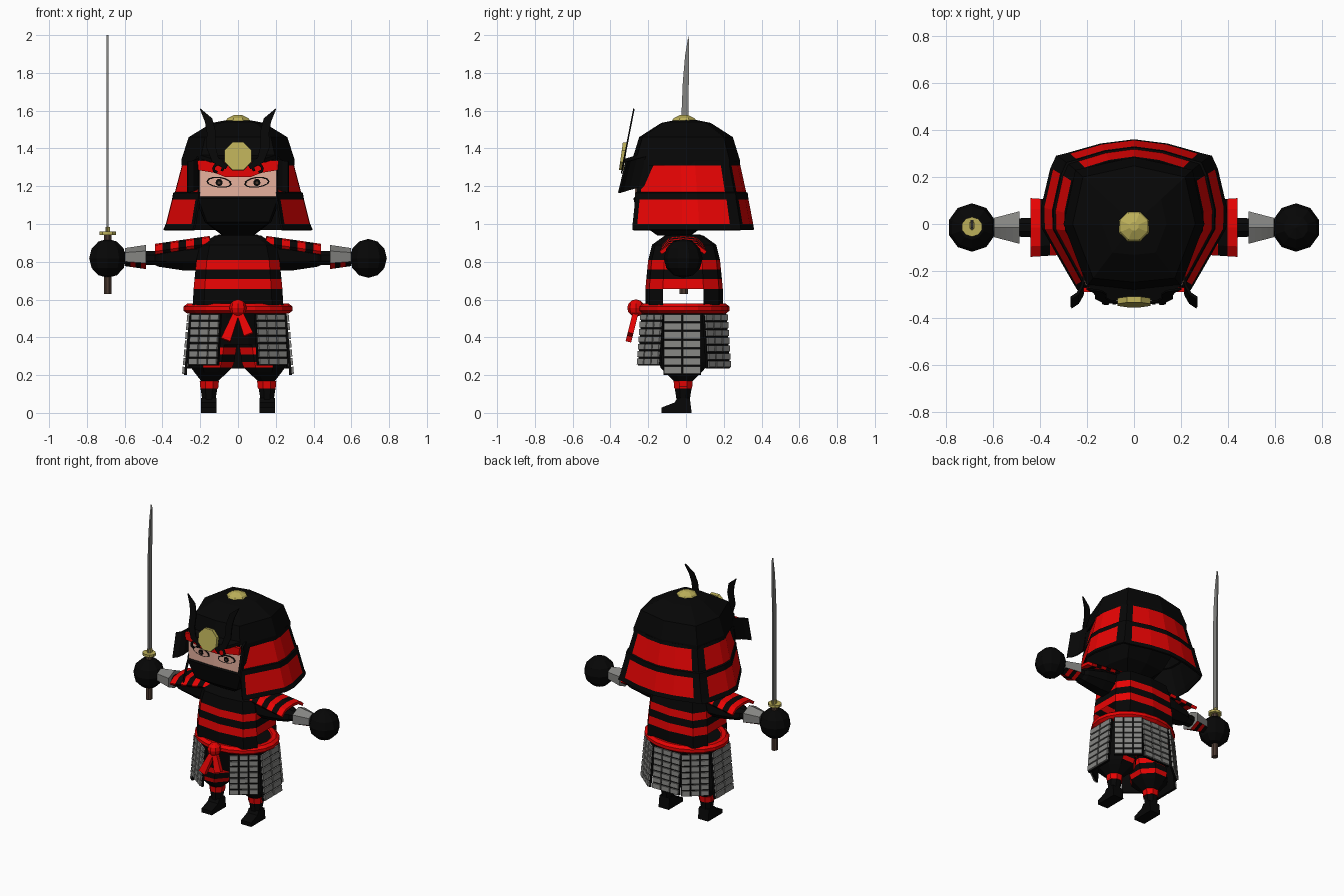
import bpy, bmesh
from math import sin, cos, pi, radians, hypot
from mathutils import Matrix

if "Cube" in bpy.data.objects:
    bpy.data.objects.remove(bpy.data.objects["Cube"])


def material(name, *rgb):
    m = bpy.data.materials.new(name)
    m.use_nodes = True
    m.diffuse_color = (*rgb, 1)
    m.node_tree.nodes["Principled BSDF"].inputs["Base Color"].default_value = (*rgb, 1)
    return m


PALETTE = [material("black lacquer", .002, .002, .002), material("red lacquer", .8, .001, .001),
           material("gold", .5, .43, .1), material("plate grey", .23, .23, .22),
           material("skin", .8, .44, .34), material("handle brown", .07, .042, .03)]
BLACK, RED, GOLD, GREY, SKIN, BROWN = range(6)
SIDES = (("left", 1), ("right", -1))


def finish(name, bm, mat=None, thick=0):
    bmesh.ops.recalc_face_normals(bm, faces=bm.faces)
    me = bpy.data.meshes.new(name)
    for m in PALETTE:
        me.materials.append(m)
    for f in bm.faces:
        if mat is not None:
            f.material_index = mat
    bm.to_mesh(me)
    bm.free()
    ob = bpy.data.objects.new(name, me)
    bpy.context.collection.objects.link(ob)
    if thick:
        mod = ob.modifiers.new("thickness", "SOLIDIFY")
        mod.thickness = thick
        mod.offset = -1
    return ob


def loft(name, rings, colour=lambda r, c: BLACK, closed=True, caps=True, thick=0):
    """Skin a list of point rings; colour(row, column) picks a material, None leaves a hole."""
    bm = bmesh.new()
    rows = [[bm.verts.new(p) for p in ring] for ring in rings]
    n = len(rows[0])
    for r in range(len(rows) - 1):
        for c in range(n if closed else n - 1):
            mat = colour(r, c)
            if mat is not None:
                d = (c + 1) % n
                f = bm.faces.new((rows[r][c], rows[r][d], rows[r + 1][d], rows[r + 1][c]))
                f.material_index = mat
    if caps:
        for r in (0, -1):
            bm.faces.new(rows[r]).material_index = colour(0 if r == 0 else len(rows) - 2, 0) or BLACK
    return finish(name, bm, thick=thick)


def mirror_outline(half):
    """Close a right-hand outline whose ends lie on x = 0."""
    return half + [(-x, y) for x, y in reversed(half[1:-1])]


def level(outline, z, sx, sy=None, dy=0, dx=0):
    return [(x * sx + dx, y * (sy or sx) + dy, z) for x, y in outline]


def circle(n):
    return [(cos(2 * pi * (i + .5) / n), sin(2 * pi * (i + .5) / n)) for i in range(n)]


def across(n, x, z, ry, rz, y=-.015):
    return [(x, y + a * ry, z + b * rz) for a, b in circle(n)]


def prism(name, pts, thick, mat, at=(0, 0, 0), rot=None):
    """Extrude an x-z outline along y."""
    loops = [[(x, y, z) for x, z in pts] for y in (-thick / 2, thick / 2)]
    ob = loft(name, loops, lambda r, c: mat)
    ob.matrix_world = Matrix.Translation(at) @ (rot or Matrix())
    return ob


def ribbon(path, widths):
    """Outline of a tapered stroke."""
    left, right = [], []
    for i, (x, z) in enumerate(path):
        a, b = path[max(i - 1, 0)], path[min(i + 1, len(path) - 1)]
        dx, dz = b[0] - a[0], b[1] - a[1]
        w = widths[i] / hypot(dx, dz)
        left.append((x - dz * w, z + dx * w))
        right.append((x + dz * w, z - dx * w))
    return left + right[::-1]


# Head with mask
head = mirror_outline([(0, -.27), (.205, -.262), (.218, -.22), (.22, 0), (.18, .18), (0, .2)])
loft("head", [level(head, .94, .38, dy=-.05), level(head, 1.01, .8, dy=-.035),
              level(head, 1.135, 1.03), level(head, 1.145, 1.0), level(head, 1.34, 1.0)],
     lambda r, c: SKIN if r == 3 and c in (0, 9) else BLACK)

# Eyes as layered thin plates
almond = [(cos(t * pi / 6), sin(t * pi / 6) * (1 if t < 6 else .8)) for t in range(12)]
for side, s in SIDES:
    for part, w, h, layer, mat in (("eye_rim", .068, .032, 1, BLACK), ("eye", .059, .025, 2, SKIN),
                                   ("iris", .019, .021, 3, BLACK), ("pupil", .008, .008, 4, BROWN)):
        prism(f"{side}_{part}", [(x * w, z * h) for x, z in almond], .003, mat,
              (s * .1, -.268 - layer * .002, 1.218),
              Matrix.Rotation(s * .04, 4, 'Z') @ Matrix.Rotation(s * -.12, 4, 'Y'))

# Helmet bowl
bowl = mirror_outline([(0, -.285), (.2, -.265), (.3, 0), (.25, .23), (0, .285)])
loft("helmet_bowl", [level(bowl, z, k) for z, k in
                     ((1.31, 1), (1.34, 1), (1.46, .87), (1.535, .46), (1.55, .2))])
loft("helmet_cap", [level(circle(8), z, k, dy=-.01) for z, k in ((1.535, .078), (1.56, .06), (1.578, .02))],
     lambda r, c: GOLD)

# Helmet neck guard: red panels in black borders, black lining
guard = [(.235, -.285), (.25, -.26), (.385, -.02), (.388, .07), (.35, .235), (.325, .29),
         (.275, .303), (.14, .342), (0, .36)]
guard += [(-x, y) for x, y in reversed(guard[:-1])]
borders = (0, 4, 5, 10, 11, 15)
tiers = ((1.33, .75, .81), (1.31, .765, .825), (1.17, .86, .9), (1.165, .885, .92), (1.13, .9, .93),
         (1, .985, .99), (.97, 1.02, 1))
neck_guard = loft("neck_guard", [level(guard, z, sx, sy, (sx - 1) * .04) for z, sx, sy in tiers],
                  lambda r, c: RED if r in (1, 4) and c not in borders else BLACK,
                  closed=False, caps=False, thick=.012)
neck_guard.modifiers["thickness"].material_offset = -1

# Brow, visor, side flaps, horned crest
prism("brow", [(-.215, 1.335), (-.21, 1.285), (-.12, 1.27), (-.07, 1.25), (.07, 1.25), (.12, 1.27),
               (.21, 1.285), (.215, 1.335)], .02, RED, (0, -.28, 0))
loft("visor", [[(-.2, -.26, z + .02), (-.14, -.325, z), (.14, -.325, z), (.2, -.26, z + .02)]
               for z in (1.325, 1.345)])
for side, s in SIDES:
    flap = [(.205, -.25), (.215, -.3), (.235, -.335), (.265, -.355)]
    loft(side + "_flap", [[(s * x, y + dy, z + y * .25) for x, y in flap]
                          for z, dy in ((1.255, -.005), (1.42, .035))],
         closed=False, caps=False, thick=.012)
    horn = [(.06, 0), (.12, .04), (.143, .11), (.141, .19), (.156, .255), (.2, .315)]
    lean = Matrix.Rotation(radians(-11), 4, 'X')
    prism(side + "_horn", [(s * x, z) for x, z in ribbon(horn, (.012, .02, .024, .024, .021, .002))],
          .008, BLACK, (0, -.336, 1.3), lean)
    curl = [(.1 + cos(a * pi / 5) * (.03 - a * .002), sin(a * pi / 5) * .024) for a in range(-2, 7)]
    prism(side + "_curl", [(s * x, z) for x, z in ribbon(curl, [.007] * 9)], .008, BLACK,
          (0, -.336, 1.295), lean)
prism("crest_disc", [(x * .077, z * .08) for x, z in circle(8)], .025, GOLD, (0, -.332, 1.358),
      Matrix.Rotation(radians(-8), 4, 'X'))

# Banded cuirass, open low at the sides
chest = mirror_outline([(0, -1), (.75, -.9), (1, -.55), (1, .5), (.75, .9), (0, 1)])
bands = ((.57, .24, .205), (.655, .235, .205), (.71, .23, .2), (.76, .225, .195), (.81, .22, .19),
         (.89, .2, .17), (.94, .12, .1))
loft("cuirass", [level(chest, z, sx, sy, -.01) for z, sx, sy in bands],
     lambda r, c: None if r == 0 and c in (2, 7) else RED if r in (1, 3) else BLACK, caps=False)
loft("collar", [level(chest, z, k, k * .85, -.01) for z, k in ((.93, .125), (.945, .1))])

# Arms, shoulder plates, bracers, fists
for side, s in SIDES:
    loft(side + "_arm", [across(8, s * x, z, ry, rz) for x, z, ry, rz in
                         ((.17, .835, .1, .09), (.29, .83, .09, .082), (.42, .82, .065, .05),
                          (.44, .82, .045, .04), (.62, .82, .035, .035))])
    arch = [(-.125, -.04), (-.08, -.008), (0, 0), (.08, -.008), (.125, -.04)]
    steps = [i / 7 for i in range(8)]
    loft(side + "_shoulder_plates",
         [[(s * (.15 + .29 * t), -.015 + y * (.85 + .15 * t), .937 - .042 * t + z) for y, z in arch]
          for t in steps], lambda r, c: (RED, BLACK)[r % 2], closed=False, caps=False, thick=.02)
    loft(side + "_bracer", [across(6, s * (.487 + .11 * t), .825, .08 - .033 * t, .064 - .016 * t)
                            for t in (0, .25, .5, .75, 1)],
         lambda r, c: GREY if c in (0, 1, 2, 5) else (RED, BLACK)[r % 2])
    bm = bmesh.new()
    bmesh.ops.create_uvsphere(bm, u_segments=10, v_segments=6, radius=.103,
                              matrix=Matrix.Translation((s * .69, -.015, .818)))
    finish(side + "_fist", bm, BLACK)

# Sword
loft("sword_handle", [level(circle(8), z, .021, .024, -.012, -.69) for z in (.63, .95)],
     lambda r, c: BROWN)
loft("sword_guard", [level(circle(10), z, .045, .042, -.012, -.69) for z in (.943, .96)],
     lambda r, c: GOLD)
loft("sword_collar", [level(circle(6), z, .014, .022, -.006, -.69) for z in (.955, .985)],
     lambda r, c: GOLD)
prism("sword_blade", [(-.024, .96), (-.024, 1.58), (-.017, 1.75), (-.005, 1.89), (.013, 2), (.017, 1.95),
                      (.013, 1.6), (.013, .96)], .011, GREY, (-.69, 0, 0), Matrix.Rotation(pi / 2, 4, 'Z'))

# Belt and bow
bm = bmesh.new()
loops = [[bm.verts.new(((.255 + .037 * u) * cos(a), -.01 + (.207 + .037 * u) * sin(a), .552 + .028 * v))
          for u, v in circle(8)] for a in [2 * pi * i / 20 for i in range(20)]]
for i in range(20):
    for j in range(8):
        a, b = loops[i], loops[(i + 1) % 20]
        bm.faces.new((a[j], a[(j + 1) % 8], b[(j + 1) % 8], b[j]))
finish("belt", bm, RED)
bm = bmesh.new()
bmesh.ops.create_uvsphere(bm, u_segments=8, v_segments=6, radius=.046,
                          matrix=Matrix.Translation((0, -.265, .555)))
finish("bow_knot", bm, RED)
for side, tip in (("left", (.055, -.14)), ("right", (-.065, -.17))):
    prism(side + "_bow_tail", ribbon([(0, 0), tip], (.014, .026)), .03, RED, (0, -.262, .55),
          Matrix.Rotation(radians(-14), 4, 'X'))


# Hanging skirt panels of small plates on a backing
def skirt_panel(name, x, y, angle, width, length, cols=2, rows=7):
    bm = bmesh.new()

    def box(u, z, depth, w, h, out, mat):
        res = bmesh.ops.create_cube(bm, size=1, matrix=Matrix.Translation((out, u, z))
                                    @ Matrix.Diagonal((depth, w, h, 1)))
        for f in {f for v in res["verts"] for f in v.link_faces}:
            f.material_index = mat

    box(0, -length / 2, .014, width, length, 0, BLACK)
    w, h = width / cols, length / rows
    for i in range(cols):
        for j in range(rows):
            box((i + .5) * w - width / 2, -(j + .5) * h, .016, w - .008, h - .009, .01, GREY)
    ob = finish(name, bm)
    ob.matrix_world = (Matrix.Translation((x, y, .525)) @ Matrix.Rotation(radians(angle), 4, 'Z')
                       @ Matrix.Rotation(radians(-5), 4, 'Y'))


for side, s in SIDES:
    flip = (lambda a: a) if s > 0 else (lambda a: 180 - a)
    skirt_panel(side + "_side_panel", s * .25, -.02, flip(0), .2, .325)
    skirt_panel(side + "_front_panel", s * .165, -.173, flip(-53), .19, .275, 3)
    skirt_panel(side + "_back_panel", s * .175, .15, flip(50), .185, .29, 3)
skirt_panel("back_panel", 0, .195, 90, .21, .29, 3)

# Hips, trousers striped except on the outside, shin bands and feet
loft("hips", [level(circle(12), z, sx, sy, -.01) for z, sx, sy in
              ((.36, .21, .15), (.5, .235, .18), (.572, .245, .2))])
legs = ((.17, .05), (.215, .095), (.24, .118), (.27, .125), (.31, .125), (.345, .125), (.45, .12))
for side, s in SIDES:
    outside = (6, 7, 0) if s > 0 else (2, 3, 4)
    loft(side + "_trouser", [level(circle(8), z, k, k * 1.1, -.015, s * (.15 - max(0, z - .17) * .15))
                             for z, k in legs],
         lambda r, c: RED if r in (2, 4) and c not in outside else BLACK)
    loft(side + "_shin_band", [level(circle(8), z, k, k, -.015, s * .152)
                               for z, k in ((.13, .051), (.17, .055))], lambda r, c: RED)
    loft(side + "_shin", [level(circle(8), z, k, k, -.015, s * .154)
                          for z, k in ((.02, .038), (.07, .038), (.14, .05))])
    prism(side + "_foot", [(-.13, 0), (-.13, .028), (-.06, .055), (-.045, .08), (.02, .08), (.03, 0)],
          .08, BLACK, (s * .155, 0, 0), Matrix.Rotation(pi / 2, 4, 'Z'))
